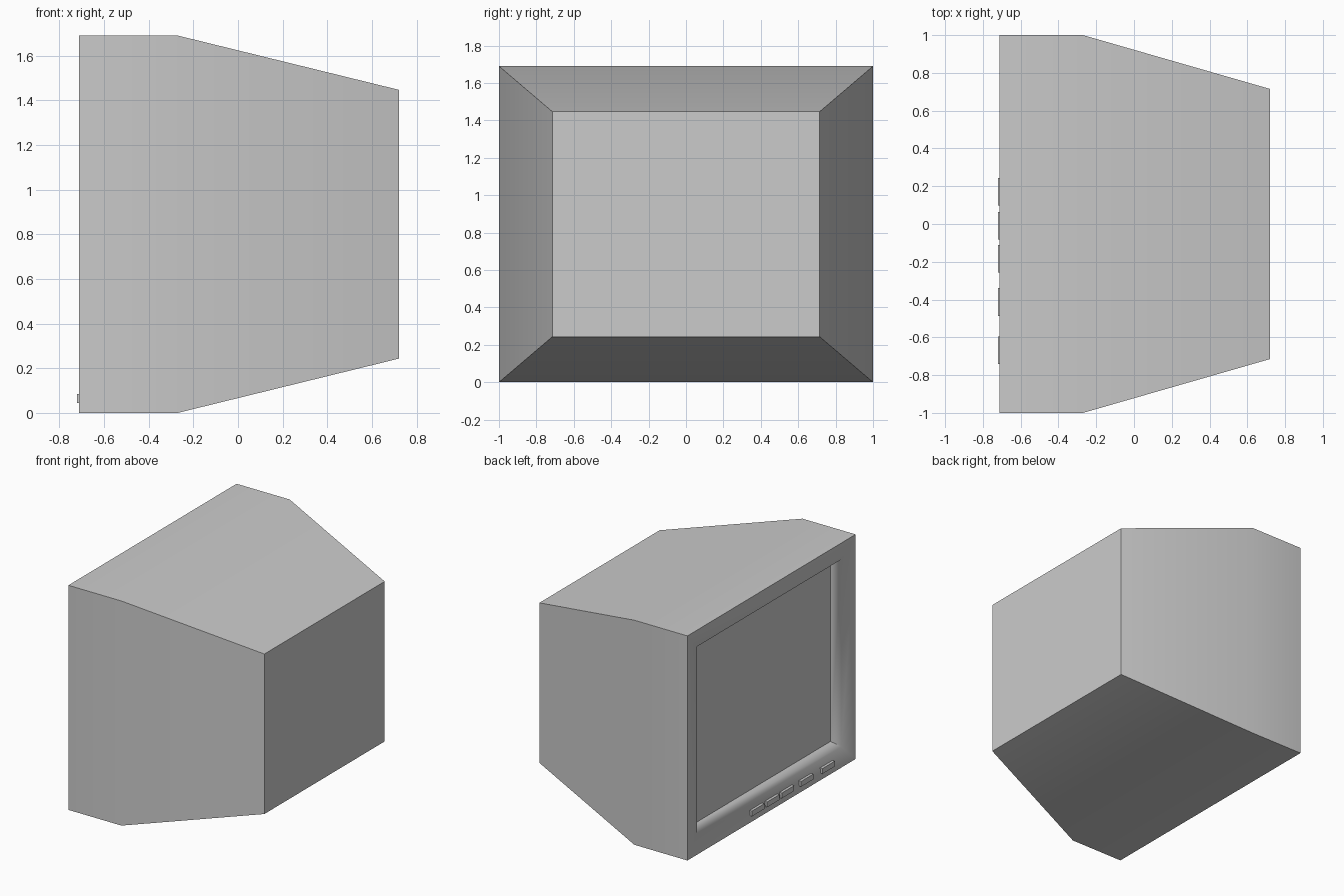
import bpy, bmesh, math

if "Cube" in bpy.data.objects:
    bpy.data.objects.remove(bpy.data.objects["Cube"])

FRONT, BACK, H = -0.712, 0.72, 1.69


def rect(bm, x, hy, z0, z1):
    """Rectangular loop of vertices in a plane of constant x."""
    return [bm.verts.new((x, y, z)) for y, z in
            ((-hy, z0), (hy, z0), (hy, z1), (-hy, z1))]


def finish(bm, name, angle=None):
    bmesh.ops.recalc_face_normals(bm, faces=bm.faces)
    mesh = bpy.data.meshes.new(name)
    bm.to_mesh(mesh)
    bm.free()
    ob = bpy.data.objects.new(name, mesh)
    bpy.context.collection.objects.link(ob)
    if angle:
        bpy.ops.object.select_all(action='DESELECT')
        ob.select_set(True)
        bpy.context.view_layer.objects.active = ob
        bpy.ops.object.shade_smooth_by_angle(angle=math.radians(angle))
    return ob


# Monitor housing: tapered back, straight front, rounded bezel down to the screen
bm = bmesh.new()
sections = [(BACK, 0.285, 0.243), (-0.27, 0, 0), (FRONT, 0, 0),
            (FRONT + 0.02, 0.14, 0.14), (FRONT + 0.085, 0.177, 0.177)]
loops = [rect(bm, x, 1 - my, mz, H - mz) for x, my, mz in sections]
for a, b in zip(loops, loops[1:]):
    for i in range(4):
        j = (i + 1) % 4
        bm.faces.new((a[i], a[j], b[j], b[i]))
bm.faces.new(loops[0])
bm.faces.new(loops[-1])
finish(bm, "monitor_housing", 55)

# Row of control buttons along the lower bezel
for n, y in enumerate((0.17, -0.01, -0.185, -0.413, -0.668)):
    bm = bmesh.new()
    bmesh.ops.create_cube(bm, size=1)
    bmesh.ops.scale(bm, vec=(0.04, 0.146, 0.04), verts=bm.verts)
    bmesh.ops.translate(bm, vec=(-0.70, y, 0.065), verts=bm.verts)
    finish(bm, f"control_button_{n + 1}")
